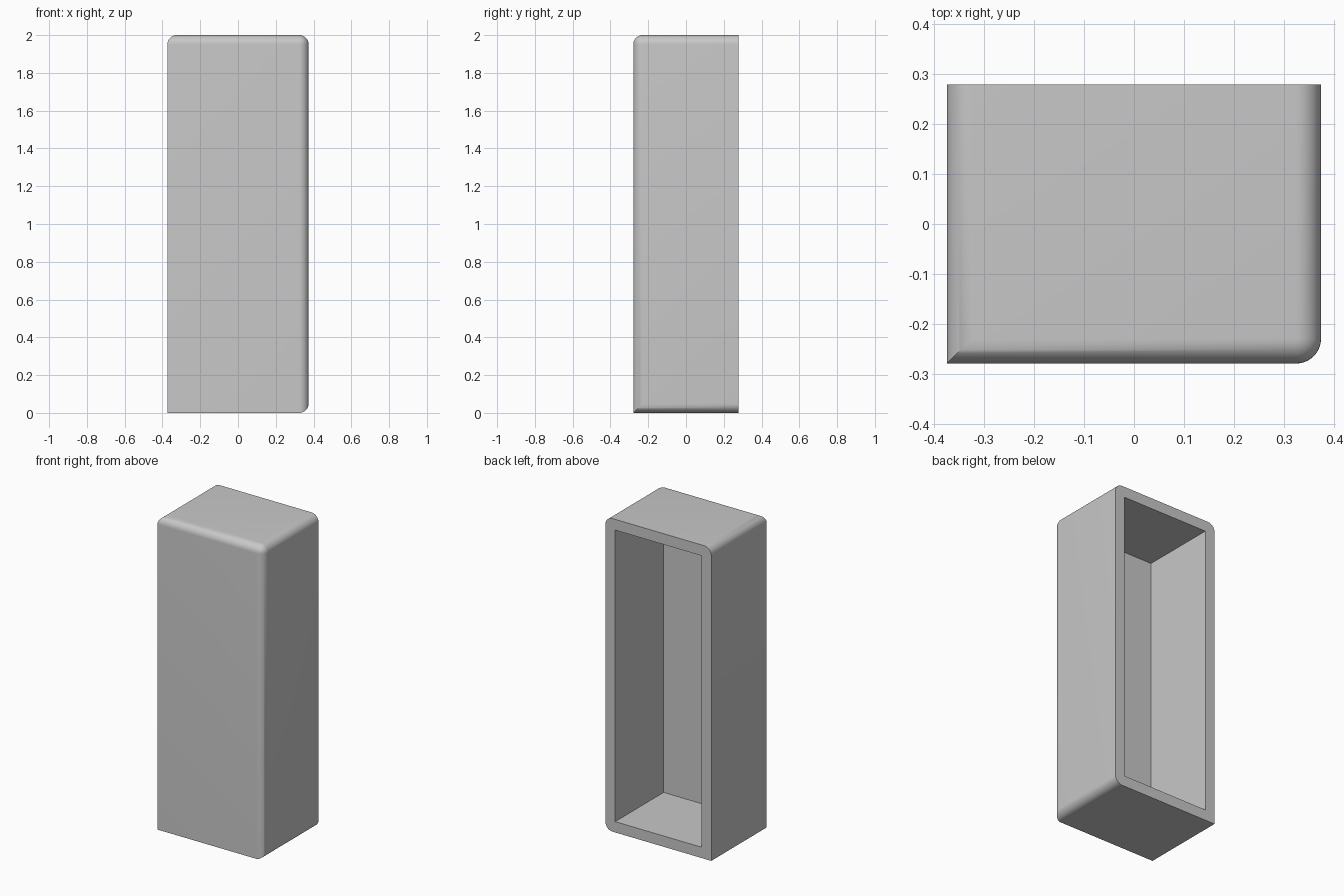
import bpy
import bmesh
from mathutils import Matrix, Vector

default = bpy.data.objects.get("Cube")
if default:
    bpy.data.objects.remove(default, do_unlink=True)

WIDTH, DEPTH, HEIGHT = 0.748, 0.558, 2.0
WALL = 0.069
RADIUS = 0.05

grey = bpy.data.materials.new("light grey")
grey.use_nodes = True
colour = (0.58, 0.58, 0.58, 1)
grey.diffuse_color = colour
grey.node_tree.nodes["Principled BSDF"].inputs["Base Color"].default_value = colour


def box(name, size, centre, pick_edge=None):
    """Box whose edges chosen by pick_edge(midpoint offset) are rounded."""
    bm = bmesh.new()
    bmesh.ops.create_cube(bm, size=1, matrix=Matrix.Diagonal((*size, 1)))
    if pick_edge:
        edges = [e for e in bm.edges
                 if pick_edge((e.verts[0].co + e.verts[1].co) / 2)]
        bmesh.ops.bevel(bm, geom=edges, offset=RADIUS, segments=10,
                        profile=0.5, affect='EDGES', clamp_overlap=True)
    bmesh.ops.translate(bm, verts=bm.verts, vec=Vector(centre))
    mesh = bpy.data.meshes.new(name)
    bm.to_mesh(mesh)
    bm.free()
    obj = bpy.data.objects.new(name, mesh)
    bpy.context.collection.objects.link(obj)
    mesh.materials.append(grey)
    return obj


def is_rounded(mid):
    # The back rim and the two edges on the lower right stay sharp
    if mid.y > 0.01:
        return False
    return mid.x > 0.01 or mid.z > 0.01


# Outer casing, rounded on the front, top and left
casing = box("casing", (WIDTH, DEPTH, HEIGHT), (0, 0, HEIGHT / 2), is_rounded)

# Cavity open to the back
cavity = box("cavity_cutter", (WIDTH - 2 * WALL, DEPTH, HEIGHT - 2 * WALL),
             (0, WALL, HEIGHT / 2))
cavity.hide_render = True

cut = casing.modifiers.new("cavity", 'BOOLEAN')
cut.operation = 'DIFFERENCE'
cut.solver = 'EXACT'
cut.object = cavity

bpy.ops.object.select_all(action='DESELECT')
casing.select_set(True)
bpy.context.view_layer.objects.active = casing
bpy.ops.object.modifier_apply(modifier=cut.name)
bpy.data.objects.remove(cavity, do_unlink=True)
bpy.ops.object.shade_smooth_by_angle(angle=0.6)
